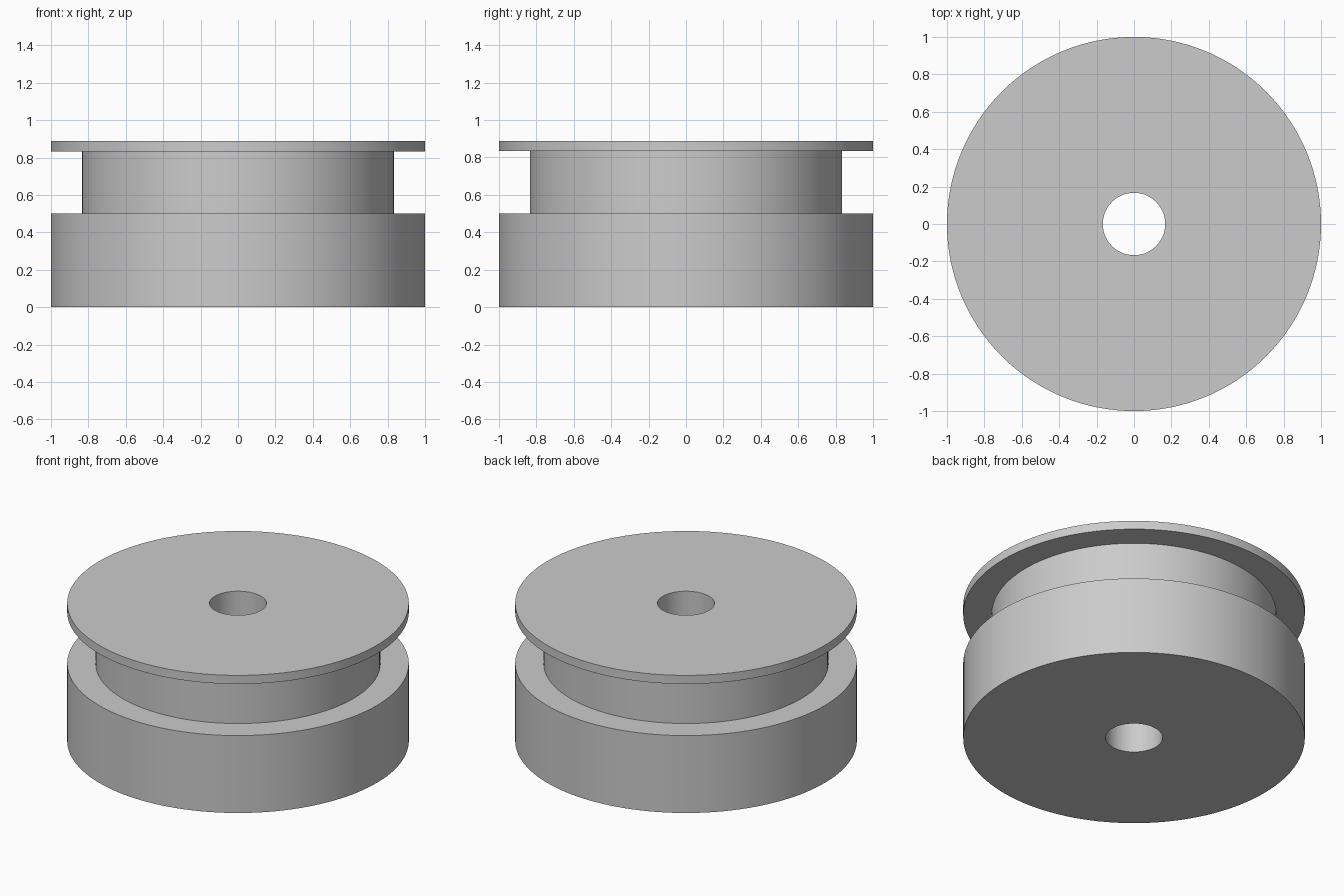
import bpy
import bmesh
import math

cube = bpy.data.objects.get("Cube")
if cube:
    bpy.data.objects.remove(cube, do_unlink=True)

SEGMENTS = 128
BORE, HUB, RIM = 1 / 6, 5 / 6, 1.0
SHELF, FLANGE, TOP = 0.5, 5 / 6, 8 / 9

# Material
grey = bpy.data.materials.new("plain_grey")
grey.use_nodes = True
colour = (0.6, 0.6, 0.6, 1.0)
grey.diffuse_color = colour
grey.node_tree.nodes["Principled BSDF"].inputs["Base Color"].default_value = colour

# Closed cross-section: bore, wide base, narrow hub, thin flange
profile = [
    (BORE, 0), (RIM, 0), (RIM, SHELF), (HUB, SHELF),
    (HUB, FLANGE), (RIM, FLANGE), (RIM, TOP), (BORE, TOP),
]

# Lathe the cross-section around the vertical axis
bm = bmesh.new()
verts = [bm.verts.new((r, 0, z)) for r, z in profile]
edges = [bm.edges.new((v, verts[(i + 1) % len(verts)])) for i, v in enumerate(verts)]
bmesh.ops.spin(bm, geom=verts + edges, cent=(0, 0, 0), axis=(0, 0, 1),
               angle=math.tau, steps=SEGMENTS)
bmesh.ops.remove_doubles(bm, verts=bm.verts, dist=0.0001)
bmesh.ops.recalc_face_normals(bm, faces=bm.faces)

mesh = bpy.data.meshes.new("grooved_wheel")
bm.to_mesh(mesh)
bm.free()
mesh.materials.append(grey)
wheel = bpy.data.objects.new("grooved_wheel", mesh)
bpy.context.collection.objects.link(wheel)

# Smooth round walls with crisp rims
bpy.ops.object.select_all(action="DESELECT")
wheel.select_set(True)
bpy.context.view_layer.objects.active = wheel
bpy.ops.object.shade_smooth_by_angle(angle=math.radians(30))
